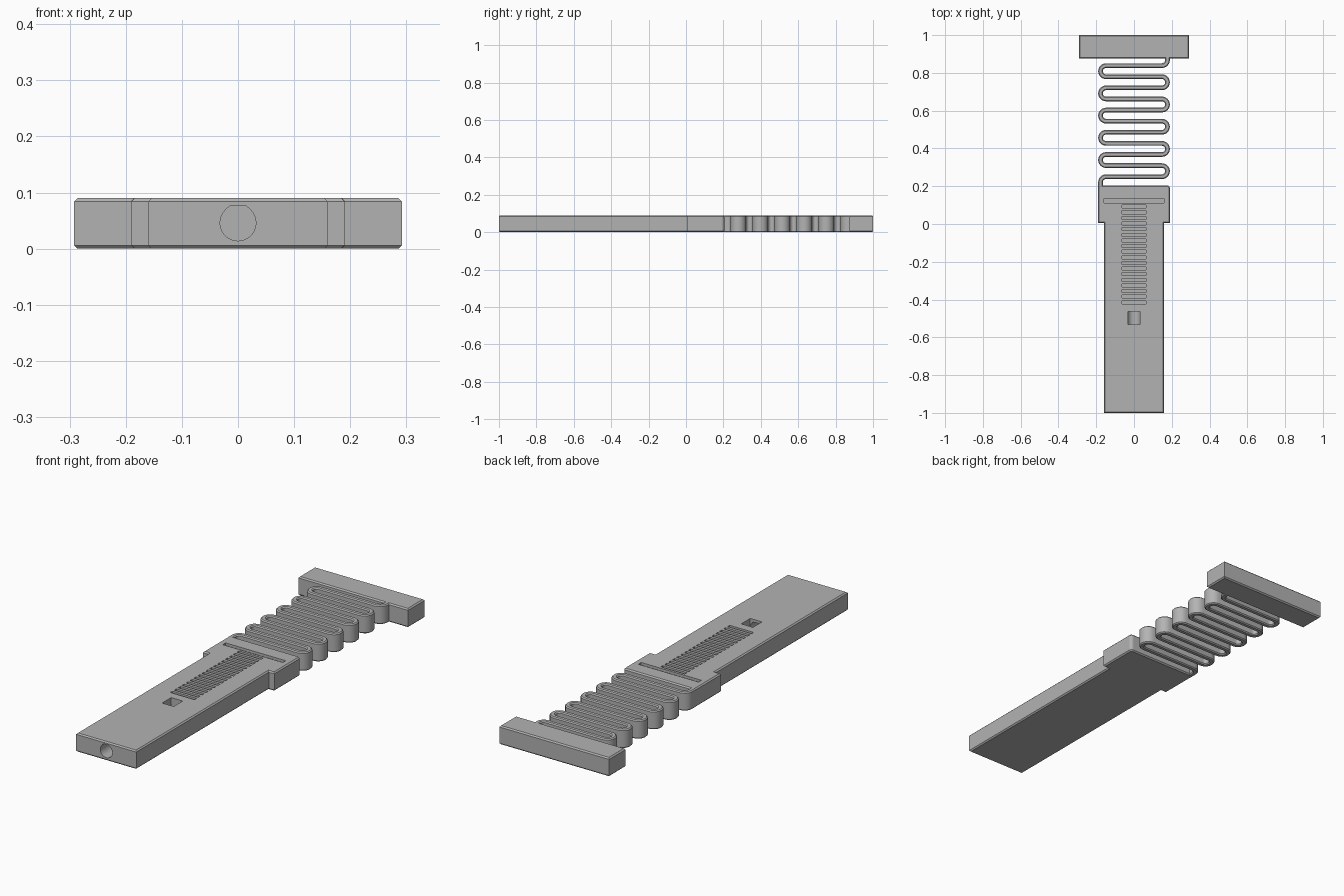
import bpy, bmesh, math
from mathutils import Vector

if "Cube" in bpy.data.objects:
    bpy.data.objects.remove(bpy.data.objects["Cube"])

H, C = 0.09, 0.006          # thickness and chamfer
PITCH, HALF = 0.0588, 0.0125  # spring bar spacing and half width

grey = bpy.data.materials.new("grey")
grey.diffuse_color = (0.45, 0.45, 0.45, 1)
grey.use_nodes = True
grey.node_tree.nodes["Principled BSDF"].inputs["Base Color"].default_value = grey.diffuse_color


def make(name, verts, faces):
    me = bpy.data.meshes.new(name)
    me.from_pydata([tuple(v) for v in verts], [], faces)
    bm = bmesh.new()
    bm.from_mesh(me)
    bmesh.ops.recalc_face_normals(bm, faces=bm.faces)
    bm.to_mesh(me)
    bm.free()
    me.materials.append(grey)
    ob = bpy.data.objects.new(name, me)
    bpy.context.collection.objects.link(ob)
    return ob


def loft(name, rings):
    """Closed rings of equal length, joined and capped."""
    n = len(rings[0])
    verts = [p for r in rings for p in r]
    faces = [tuple(range(n))[::-1], tuple(range(len(verts) - n, len(verts)))]
    for k in range(len(rings) - 1):
        for i in range(n):
            j = (i + 1) % n
            faces.append((k * n + i, k * n + j, (k + 1) * n + j, (k + 1) * n + i))
    return make(name, verts, faces)


def inset(pts, d):
    """Mitred inward offset of a counter-clockwise outline."""
    out = []
    for i, p in enumerate(pts):
        p = Vector(p)
        a = (p - Vector(pts[i - 1])).normalized()
        b = (Vector(pts[(i + 1) % len(pts)]) - p).normalized()
        na, nb = Vector((-a.y, a.x)), Vector((-b.y, b.x))
        out.append(p + (na + nb) * (d / (1 + na.dot(nb))))
    return out


def plate(name, pts):
    """Flat plate with chamfered top and bottom rims."""
    levels = [(C, 0), (0, C), (0, H - C), (C, H)]
    return loft(name, [[(p[0], p[1], z) for p in inset(pts, d)] for d, z in levels])


def arc(cx, cy, r, a0, a1, n):
    return [(cx + r * math.cos(math.radians(a0 + (a1 - a0) * i / n)),
             cy + r * math.sin(math.radians(a0 + (a1 - a0) * i / n))) for i in range(n + 1)]


def cut(target, name, boxes=None, cutter=None):
    """Subtract a set of boxes or a ready cutter from the target."""
    if boxes:
        v, f = [], []
        for x, y0, y1, z0 in boxes:
            b = len(v)
            v += [(sx, y, z) for z in (z0, H + 0.03) for sx, y in
                  ((-x, y0), (x, y0), (x, y1), (-x, y1))]
            f += [tuple(b + i for i in q) for q in
                  ((3, 2, 1, 0), (4, 5, 6, 7), (0, 1, 5, 4), (1, 2, 6, 5), (2, 3, 7, 6), (3, 0, 4, 7))]
        cutter = make(name, v, f)
    cutter.hide_render = True
    mod = target.modifiers.new(name, 'BOOLEAN')
    mod.operation, mod.solver, mod.object = 'DIFFERENCE', 'EXACT', cutter
    bpy.context.view_layer.objects.active = target
    bpy.ops.object.modifier_apply(modifier=mod.name)
    bpy.data.objects.remove(cutter)


# Body with wider shoulder
body = plate("body", [(-0.16, -1), (0.16, -1), (0.16, 0.005), (0.19, 0.005)]
             + arc(0.175, 0.19, 0.015, 0, 90, 4)
             + [(-0.19, 0.205), (-0.19, 0.005), (-0.16, 0.005)])

# Bore in the front end, round below with a flattened peak
ring = arc(0, 0.046, 0.032, 135, 405, 24) + [(0.0142, 0.077), (-0.0142, 0.077)]
bore = loft("bore_cutter", [[(x, y, z) for x, z in ring] for y in (-1.05, -0.463)])
cut(body, "bore", cutter=bore)

# Window into the bore, cross groove and the row of graduation slots
boxes = [(0.031, -0.532, -0.4635, 0.046), (0.16, 0.112, 0.134, H - 0.012)]
for i in range(18):
    y = 0.092 - i * 0.0298
    boxes.append((0.064, y - 0.008, y + 0.008, H - 0.012))
cut(body, "recesses", boxes=boxes)

# End bar
plate("end_bar", [(-0.292, 0.875), (0.292, 0.875), (0.292, 1), (-0.292, 1)])

# Serpentine spring: chamfered section swept along a zigzag path
R, X, Y0 = PITCH / 2, 0.148, 0.2505
path = [(-X - R, 0.19), (-X - R, 0.205)] + arc(-X, Y0 - R, R, 180, 90, 6)
for k in range(10):
    y = Y0 + k * PITCH + R
    if k % 2 == 0:
        path += arc(X, y, R, -90, 90, 12)
    else:
        path += arc(-X, y, R, 270, 90, 12)
path += arc(X, Y0 + 10 * PITCH + R, R, -90, 0, 6) + [(X + R, 0.89)]
c = 0.005
section = [(-HALF, c), (-HALF + c, 0), (HALF - c, 0), (HALF, c),
           (HALF, H - c), (HALF - c, H), (c - HALF, H), (-HALF, H - c)]
rings = []
for i, p in enumerate(path):
    t = (Vector(path[min(i + 1, len(path) - 1)]) - Vector(path[max(i - 1, 0)]))
    # On straight/arc joints use the exact straight direction
    for q in (path[i - 1] if i else p, path[i + 1] if i + 1 < len(path) else p):
        d = Vector(q) - Vector(p)
        if abs(d.x) > 0.2 or (d.length > 0 and abs(d.x) < 1e-6):
            t = d if d.dot(t) > 0 else -d
    t.normalize()
    rings.append([(p[0] - t.y * s, p[1] + t.x * s, z) for s, z in section])
spring = loft("spring", rings)

# Smooth the curved spring sides, keep chamfers crisp
bpy.ops.object.select_all(action='DESELECT')
spring.select_set(True)
bpy.context.view_layer.objects.active = spring
bpy.ops.object.shade_smooth_by_angle(angle=math.radians(30))
